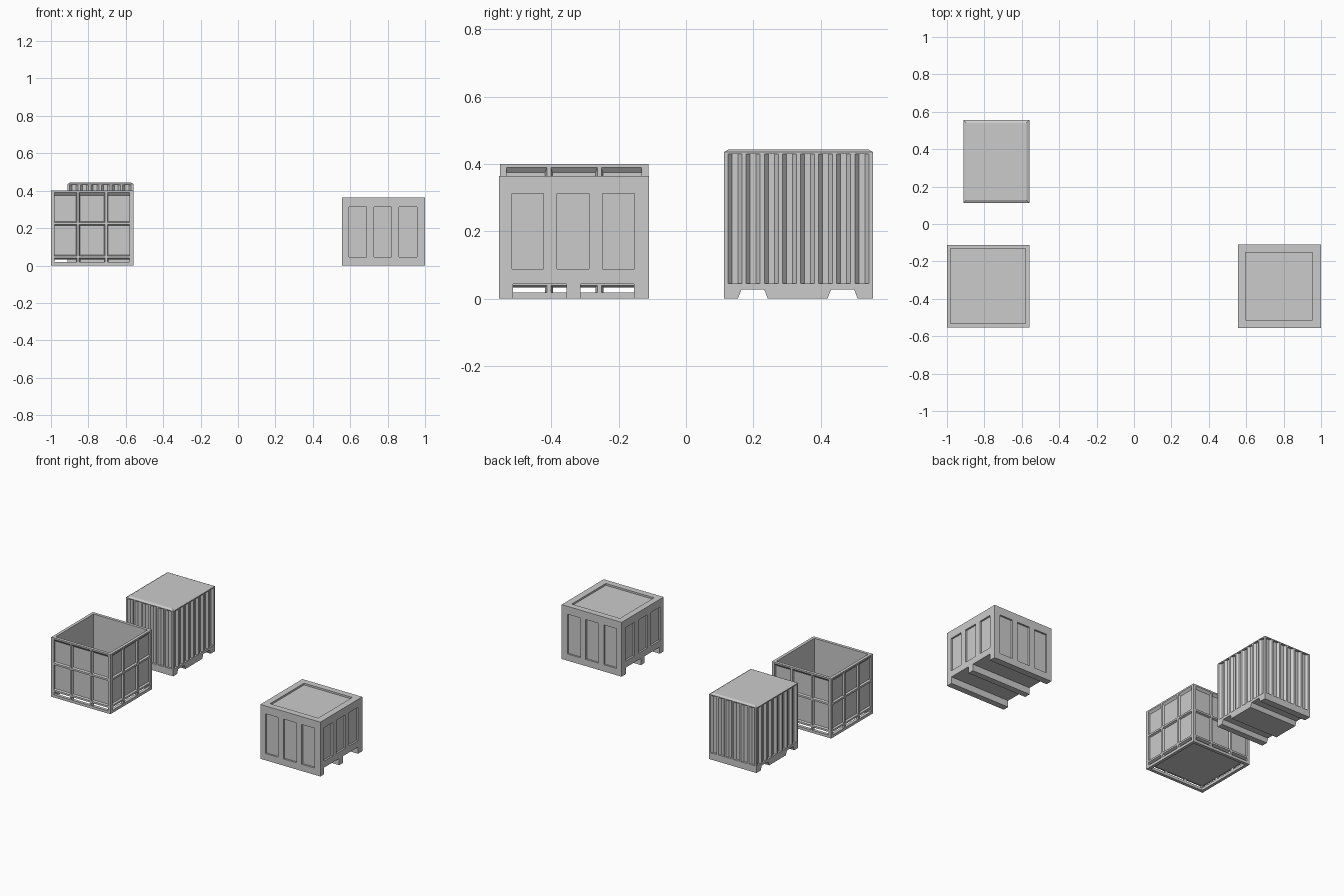
import bpy, bmesh

if "Cube" in bpy.data.objects:
    bpy.data.objects.remove(bpy.data.objects["Cube"])

def finish(name, bm):
    bmesh.ops.recalc_face_normals(bm, faces=bm.faces)
    me = bpy.data.meshes.new(name)
    bm.to_mesh(me)
    bm.free()
    ob = bpy.data.objects.new(name, me)
    bpy.context.collection.objects.link(ob)
    return ob

def loft(bm, loops, closed=False, caps=True):
    """Bridge matching point loops; either cap the ends or close into a ring."""
    rows = [[bm.verts.new(p) for p in lp] for lp in loops]
    pairs = list(zip(rows, rows[1:])) + ([(rows[-1], rows[0])] if closed else [])
    for a, b in pairs:
        n = len(a)
        for i in range(n):
            bm.faces.new((a[i], a[(i + 1) % n], b[(i + 1) % n], b[i]))
    if caps and not closed:
        bm.faces.new(rows[0])
        bm.faces.new(rows[-1])

def box(bm, x0, x1, y0, y1, z0, z1):
    loft(bm, [[(x0, y0, z), (x1, y0, z), (x1, y1, z), (x0, y1, z)] for z in (z0, z1)])

def rect_loops(x0, x1, y0, y1, profile):
    """Rectangular loops from (inset, z) profile points."""
    return [[(x0 + d, y0 + d, z), (x1 - d, y0 + d, z),
             (x1 - d, y1 - d, z), (x0 + d, y1 - d, z)] for d, z in profile]

def cut(ob, cutter):
    m = ob.modifiers.new("cut", 'BOOLEAN')
    m.operation = 'DIFFERENCE'
    m.solver = 'EXACT'
    m.object = cutter
    dg = bpy.context.evaluated_depsgraph_get()
    me = bpy.data.meshes.new_from_object(ob.evaluated_get(dg))
    ob.modifiers.clear()
    ob.data = me
    bpy.data.objects.remove(cutter)

# ---- Closed crate with recessed panels ----
X0, X1, Y0, Y1, H = 0.555, 1.0, -0.555, -0.11, 0.365
D = 0.012
bm = bmesh.new()
box(bm, X0, X1, Y0, Y1, 0, H)
panel_crate = finish("panel_crate", bm)
bm = bmesh.new()
for i in range(3):
    a = 0.0375 + i * 0.1345
    b = a + 0.095
    for y0, y1 in ((Y0 - .05, Y0 + D), (Y1 - D, Y1 + .05)):
        box(bm, X0 + a, X0 + b, y0, y1, 0.045, 0.312)
    for x0, x1 in ((X0 - .05, X0 + D), (X1 - D, X1 + .05)):
        box(bm, x0, x1, Y0 + a, Y0 + b, 0.088, 0.312)
# lid recess and the two fork slots
box(bm, X0 + .042, X1 - .045, Y0 + .042, Y1 - .042, H - D, H + .05)
for y0, y1 in ((-0.514, -0.355), (-0.314, -0.155)):
    box(bm, X0 - .05, X1 + .05, y0, y1, -.05, 0.0445)
cut(panel_crate, finish("panel_cutter", bm))

# ---- Open bin with ribs ----
X0, X1, Y0, Y1 = -1.0, -0.56, -0.553, -0.112
W = 0.012
bm = bmesh.new()
loft(bm, rect_loops(X0, X1, Y0, Y1, [(W, .035), (W, .375), (0, .39), (0, .40),
                                     (.02, .40), (.02, .045)]))
finish("bin_tub", bm)
# horizontal ribs and the ground frame, mitred round the corners
bm = bmesh.new()
for z in (0.045, 0.225):
    loft(bm, rect_loops(X0, X1, Y0, Y1, [(W + .003, z - .012), (0, z - .006), (0, z + .006),
                                         (W + .003, z + .012)]), closed=True)
loft(bm, rect_loops(X0, X1, Y0, Y1, [(0, 0), (0, .018), (.02, .018), (.02, 0)]), closed=True)
finish("bin_horizontal_ribs", bm)
# vertical ribs on all four sides
bm = bmesh.new()
prof = [(-.012, W + .003), (-.006, 0), (.006, 0), (.012, W + .003)]
cx, cy = (X0 + X1) / 2, (Y0 + Y1) / 2
for s in (-1, 1):
    for t in (-.075, .075):
        loft(bm, [[(cx + t + u, cy + s * ((Y1 - Y0) / 2 - d), z) for u, d in prof]
                  for z in (0.001, .399)])
        loft(bm, [[(cx + s * ((X1 - X0) / 2 - d), cy + t + u, z) for u, d in prof]
                  for z in (0.001, .399)])
finish("bin_vertical_ribs", bm)
# corner posts
bm = bmesh.new()
for x in (X0, X1 - .02):
    for y in (Y0, Y1 - .02):
        box(bm, x, x + .02, y, y + .02, 0.001, .399)
finish("bin_corner_posts", bm)

# ---- Corrugated container ----
X0, X1, Y0, Y1 = -0.912, -0.56, 0.113, 0.555

def corrugation(length, count, depth=.014):
    """(distance along, inset) points for one wall, without its end corner."""
    pts = [(0, 0)]
    pitch = (length - .012) / count
    for i in range(count):
        a = .012 + i * pitch
        b = a + pitch - .012
        pts += [(a, 0), (a + .012, depth), (b - .012, depth), (b, 0)]
    return pts

wx, wy = corrugation(X1 - X0, 6), corrugation(Y1 - Y0, 8)
plan = ([(X0 + t, Y0 + d) for t, d in wx] + [(X1 - d, Y0 + t) for t, d in wy]
        + [(X1 - t, Y1 - d) for t, d in wx] + [(X0 + d, Y1 - t) for t, d in wy])
bm = bmesh.new()
loft(bm, [[(x, y, z) for x, y in plan] for z in (.044, .431)])
finish("container_walls", bm)
# chamfered lid
bm = bmesh.new()
loft(bm, rect_loops(X0, X1, Y0, Y1, [(0, .43), (0, .436), (.015, .444)]))
finish("container_lid", bm)
# pallet base with two sloped fork channels
base = [(Y0, 0), (.154, 0), (.165, .028), (.232, .028), (.243, 0), (.42, 0),
        (.431, .028), (.499, .028), (.51, 0), (Y1, 0), (Y1, .045), (Y0, .045)]
bm = bmesh.new()
loft(bm, [[(x, y, z) for y, z in base] for x in (X0, X1)])
finish("container_base", bm)
